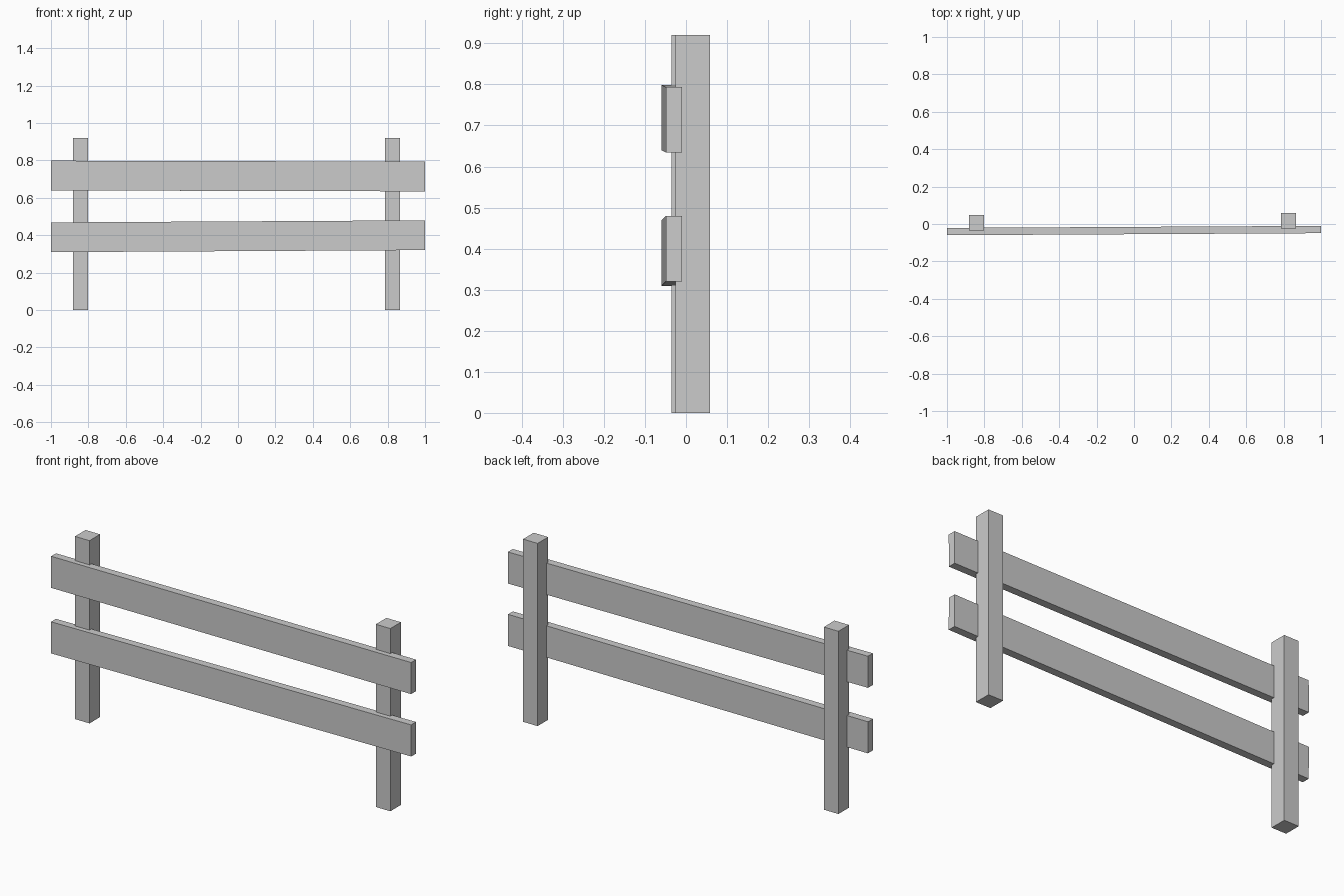
import bpy
from math import atan2, hypot
from mathutils import Vector

if "Cube" in bpy.data.objects:
    bpy.data.objects.remove(bpy.data.objects["Cube"])


def box(name, center, size, rot=(0, 0, 0)):
    bpy.ops.mesh.primitive_cube_add(size=1, location=center, rotation=rot)
    ob = bpy.context.object
    ob.name = name
    ob.scale = size
    return ob


# Square upright posts
for name, x, y in (("left_post", -0.843, 0.007), ("right_post", 0.826, 0.017)):
    box(name, (x, y, 0.46), (0.081, 0.084, 0.92))

# Boards fixed to the front of the posts, each slightly out of level
# and following the small stagger between the posts
for name, z_left, z_right in (("upper_rail", 0.719, 0.714),
                              ("lower_rail", 0.389, 0.400)):
    a = Vector((-0.999, -0.0405, z_left))
    b = Vector((0.999, -0.0295, z_right))
    d = b - a
    box(name, (a + b) / 2, (d.length, 0.039, 0.159),
        (0, -atan2(d.z, hypot(d.x, d.y)), atan2(d.y, d.x)))
